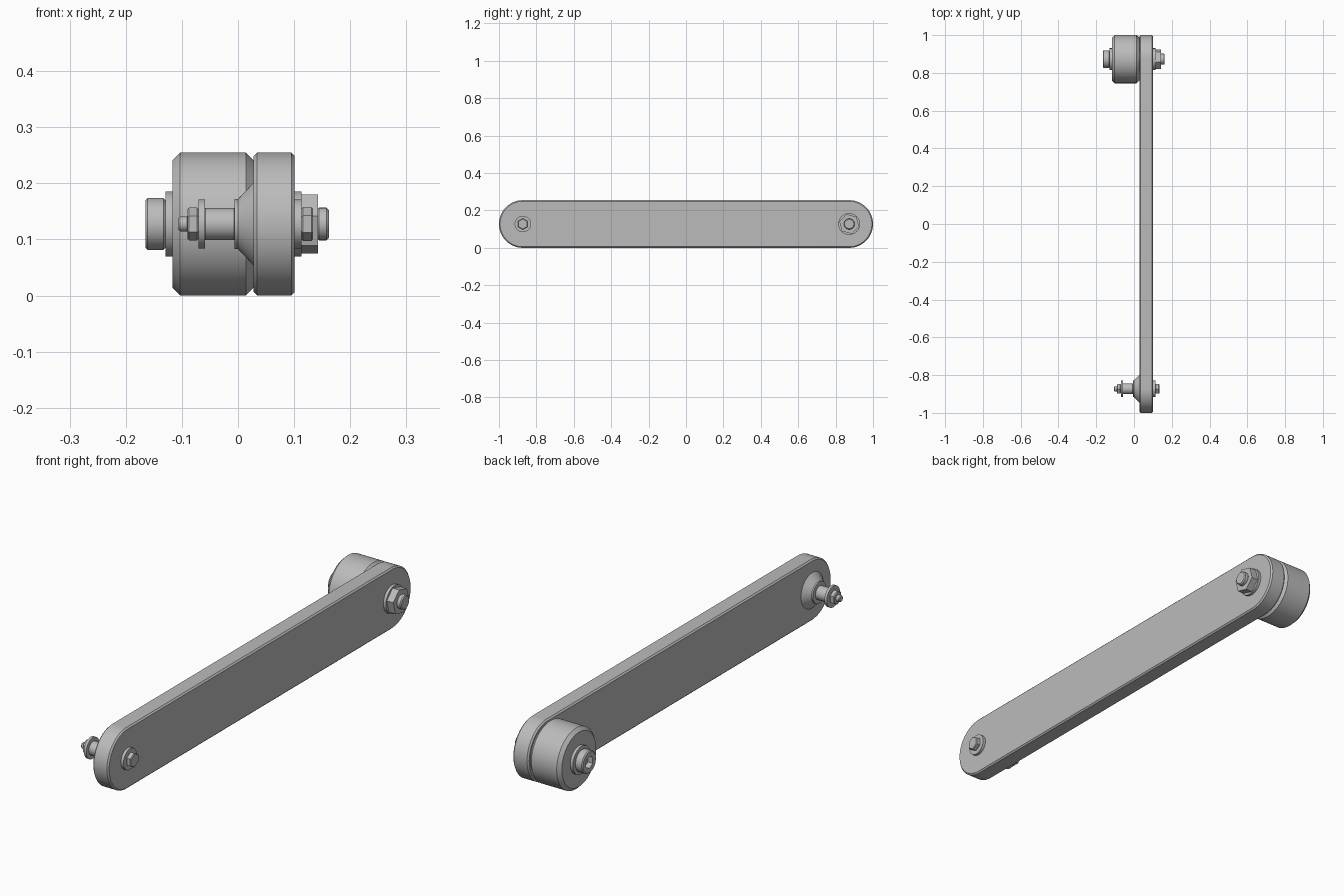
import bpy, bmesh, math

if "Cube" in bpy.data.objects:
    bpy.data.objects.remove(bpy.data.objects["Cube"])

steel = bpy.data.materials.new("grey steel")
steel.use_nodes = True
GREY = (0.5, 0.5, 0.5, 1)
steel.diffuse_color = GREY
steel.node_tree.nodes["Principled BSDF"].inputs["Base Color"].default_value = GREY

MID = 0.1275          # height of both pivot axes and radius of the arm ends
PIVOT = 1 - MID


def finish(name, bm):
    bmesh.ops.recalc_face_normals(bm, faces=bm.faces)
    mesh = bpy.data.meshes.new(name)
    bm.to_mesh(mesh)
    bm.free()
    mesh.materials.append(steel)
    ob = bpy.data.objects.new(name, mesh)
    bpy.context.collection.objects.link(ob)
    return ob


def smooth(ob):
    bpy.ops.object.select_all(action='DESELECT')
    ob.select_set(True)
    bpy.context.view_layer.objects.active = ob
    bpy.ops.object.shade_smooth_by_angle(angle=math.radians(30))


def turned(name, y, profile, sides=64, phase=0.0):
    """Solid turned about the x direction; profile holds (x, radius) pairs."""
    bm = bmesh.new()
    rings = []
    for x, r in profile:
        ring = []
        for i in range(sides):
            a = math.tau * i / sides + phase
            ring.append(bm.verts.new((x, y + r * math.sin(a), MID + r * math.cos(a))))
        rings.append(ring)
    for a, b in zip(rings, rings[1:]):
        for i in range(sides):
            j = (i + 1) % sides
            bm.faces.new((a[i], a[j], b[j], b[i]))
    bm.faces.new(rings[0])
    bm.faces.new(rings[-1])
    ob = finish(name, bm)
    if sides > 6:
        smooth(ob)
    return ob


def disc(name, y, x0, x1, r, c=0.0, sides=64, phase=0.0):
    """Cylinder or prism from x0 to x1 with both rims chamfered by c."""
    pts = [(x0, r), (x1, r)]
    if c:
        pts = [(x0, r - c), (x0 + c, r), (x1 - c, r), (x1, r - c)]
    return turned(name, y, pts, sides, phase)


def apply_mod(ob):
    bpy.context.view_layer.objects.active = ob
    bpy.ops.object.modifier_apply(modifier=ob.modifiers[0].name)


# Arm: stadium outline extruded across x, rims chamfered
bm = bmesh.new()
outline = []
for end in (1, -1):
    for i in range(33):
        a = math.pi * i / 32
        outline.append(bm.verts.new((0.028, end * (PIVOT + MID * math.sin(a)),
                                     MID + end * MID * math.cos(a))))
face = bm.faces.new(outline)
grown = bmesh.ops.extrude_face_region(bm, geom=[face])
bmesh.ops.translate(bm, vec=(0.073, 0, 0),
                    verts=[v for v in grown["geom"] if isinstance(v, bmesh.types.BMVert)])
arm = finish("arm", bm)
bevel = arm.modifiers.new("rim", 'BEVEL')
bevel.width = 0.006
bevel.segments = 1
bevel.limit_method = 'ANGLE'
bevel.angle_limit = math.radians(40)
apply_mod(arm)
smooth(arm)

# Roller end
disc("roller", PIVOT, -0.117, 0.028, MID, 0.014)
disc("roller_washer", PIVOT, -0.129, -0.117, 0.058)
disc("arm_washer", PIVOT, 0.101, 0.113, 0.058)
disc("roller_nut", PIVOT, 0.113, 0.143, 0.0545, 0, 6, math.radians(-15))
disc("roller_bolt_tip", PIVOT, 0.14, 0.162, 0.029, 0.004)

# Socket head of the roller bolt
head = disc("roller_bolt_head", PIVOT, -0.165, -0.129, 0.0465, 0.004)
cutter = disc("socket_cutter", PIVOT, -0.18, -0.143, 0.025, 0, 6)
cut = head.modifiers.new("socket", 'BOOLEAN')
cut.operation = 'DIFFERENCE'
cut.solver = 'EXACT'
cut.object = cutter
apply_mod(head)
bpy.data.objects.remove(cutter)
smooth(head)

# Pin end
turned("pin_cone", -PIVOT, [(0.028, 0.074), (0, 0.0445), (-0.006, 0.0445)])
disc("pin_shaft", -PIVOT, -0.061, -0.004, 0.0285, 0.003)
disc("pin_washer", -PIVOT, -0.07, -0.059, 0.044)
disc("pin_nut", -PIVOT, -0.09, -0.07, 0.029, 0.003, 6)
disc("pin_tip", -PIVOT, -0.106, -0.088, 0.0135, 0.003)
disc("pin_arm_washer", -PIVOT, 0.101, 0.113, 0.044)
disc("pin_bolt_head", -PIVOT, 0.113, 0.134, 0.03, 0.003, 6)
